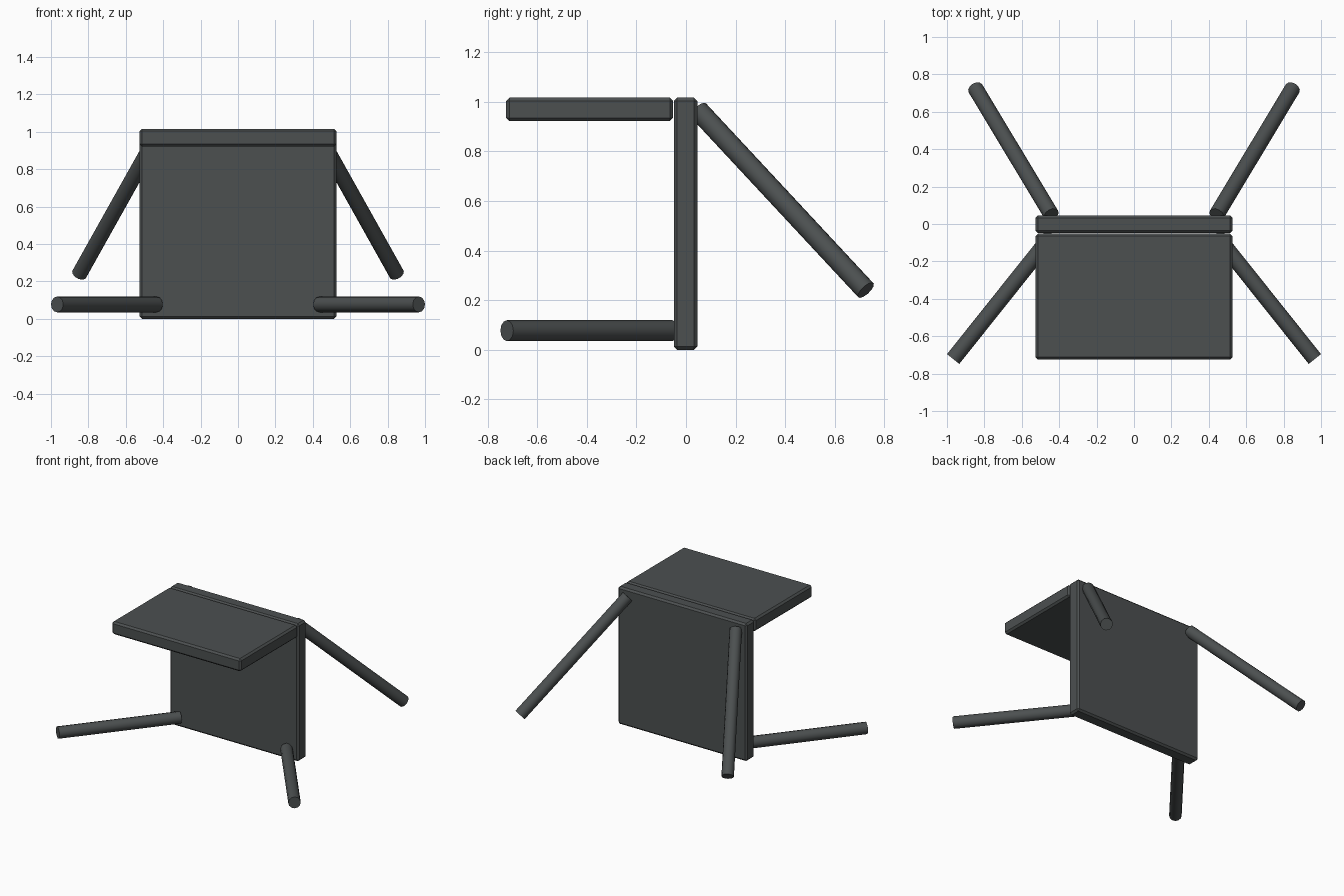
import bpy
import math
from mathutils import Vector

cube = bpy.data.objects.get("Cube")
if cube:
    bpy.data.objects.remove(cube, do_unlink=True)

# Single dark grey finish
grey = bpy.data.materials.new("dark_grey")
grey.use_nodes = True
colour = (0.072, 0.08, 0.081, 1)
grey.diffuse_color = colour
grey.node_tree.nodes["Principled BSDF"].inputs["Base Color"].default_value = colour


def board(name, low, high):
    """Box between two corners with chamfered edges."""
    low, high = Vector(low), Vector(high)
    bpy.ops.mesh.primitive_cube_add(size=1, location=(low + high) / 2)
    ob = bpy.context.object
    ob.name = name
    ob.scale = high - low
    bpy.ops.object.transform_apply(location=False, rotation=False, scale=True)
    bevel = ob.modifiers.new("chamfer", 'BEVEL')
    bevel.width = 0.013
    bevel.segments = 1
    ob.data.materials.append(grey)


def rod(name, start, end, radius=0.042):
    """Smooth round leg between two points with flat ends."""
    start, end = Vector(start), Vector(end)
    axis = end - start
    bpy.ops.mesh.primitive_cylinder_add(
        vertices=12, radius=radius, depth=axis.length,
        location=(start + end) / 2,
        rotation=axis.to_track_quat('Z', 'Y').to_euler())
    ob = bpy.context.object
    ob.name = name
    ob.data.materials.append(grey)
    bpy.ops.object.shade_smooth_by_angle(angle=math.radians(40))


# Upright panel and the shelf that meets its top edge
board("upright_panel", (-0.527, -0.049, 0), (0.527, 0.046, 1.016))
board("top_shelf", (-0.527, -0.725, 0.922), (0.527, -0.052, 1.016))

# Splayed legs, mirrored left and right
for side, s in (("left", 1), ("right", -1)):
    rod("front_leg_" + side, (s * 0.435, -0.055, 0.077), (s * 0.967, -0.722, 0.077))
    rod("rear_leg_" + side, (s * 0.442, 0.05, 0.965), (s * 0.848, 0.725, 0.24))
